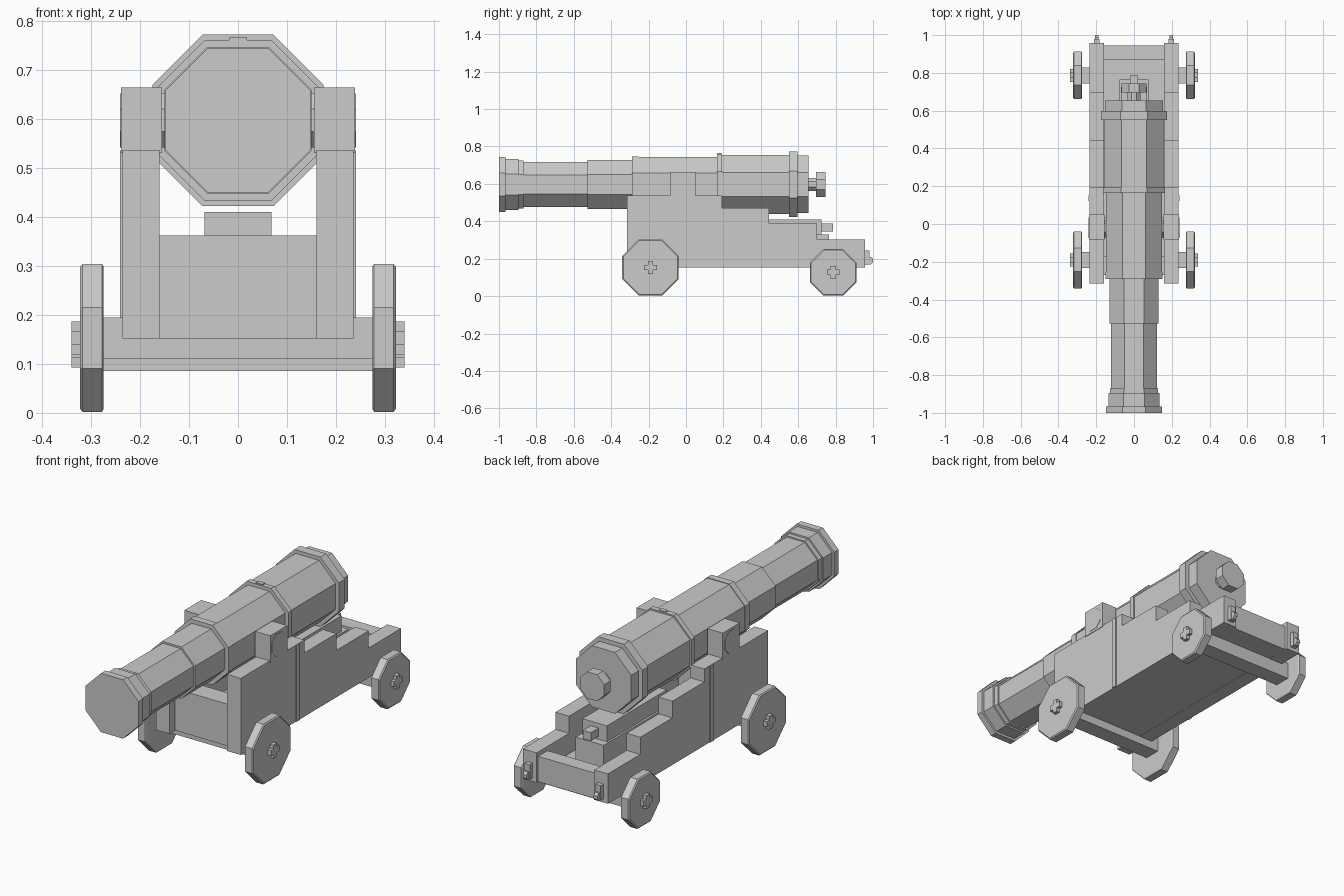
import bpy
import bmesh
import math

cube = bpy.data.objects.get("Cube")
if cube:
    bpy.data.objects.remove(cube, do_unlink=True)

grey = bpy.data.materials.new("plain grey")
grey.use_nodes = True
COLOUR = (0.6, 0.6, 0.6, 1)
grey.diffuse_color = COLOUR
grey.node_tree.nodes["Principled BSDF"].inputs["Base Color"].default_value = COLOUR


def finish(name, bm):
    bmesh.ops.recalc_face_normals(bm, faces=bm.faces)
    mesh = bpy.data.meshes.new(name)
    bm.to_mesh(mesh)
    bm.free()
    mesh.materials.append(grey)
    obj = bpy.data.objects.new(name, mesh)
    bpy.context.collection.objects.link(obj)
    return obj


def box(name, x, y, z):
    """Box from (min, max) ranges."""
    bm = bmesh.new()
    bmesh.ops.create_cube(bm, size=1)
    for v in bm.verts:
        for i, (lo, hi) in enumerate((x, y, z)):
            v.co[i] = lo if v.co[i] < 0 else hi
    return finish(name, bm)


def octagon_lathe(name, profile, place):
    """Eight-sided solid from (position, flat-to-centre radius) pairs."""
    bm = bmesh.new()
    rings = []
    for t, r in profile:
        r /= math.cos(math.pi / 8)
        ring = []
        for k in range(8):
            a = math.pi / 8 + k * math.pi / 4
            ring.append(bm.verts.new(place(t, r * math.cos(a), r * math.sin(a))))
        rings.append(ring)
    for a, b in zip(rings, rings[1:]):
        for k in range(8):
            n = (k + 1) % 8
            bm.faces.new((a[k], a[n], b[n], b[k]))
    bm.faces.new(rings[0])
    bm.faces.new(rings[-1])
    return finish(name, bm)


def extrude_side(name, outline, x0, x1):
    """Extrude a (y, z) outline along x."""
    bm = bmesh.new()
    face = bm.faces.new([bm.verts.new((x0, y, z)) for y, z in outline])
    ext = bmesh.ops.extrude_face_region(bm, geom=[face])
    for v in ext["geom"]:
        if isinstance(v, bmesh.types.BMVert):
            v.co.x = x1
    return finish(name, bm)


# Barrel, from muzzle to breech
AXIS = 0.597
along_y = lambda t, u, v: (u, t, AXIS + v)
barrel = [(-1.0, 0.075), (-1.0, 0.148), (-0.965, 0.148), (-0.965, 0.136),
          (-0.895, 0.136), (-0.895, 0.128), (-0.87, 0.128), (-0.87, 0.121),
          (-0.527, 0.121), (-0.527, 0.13), (-0.29, 0.13), (-0.29, 0.15),
          (-0.255, 0.15), (-0.255, 0.147), (0.165, 0.147), (0.165, 0.164),
          (0.192, 0.164), (0.192, 0.157), (0.55, 0.157), (0.55, 0.175),
          (0.597, 0.175), (0.597, 0.154), (0.655, 0.154)]
octagon_lathe("barrel", barrel, along_y)
octagon_lathe("breech_knob", [(0.65, 0.035), (0.695, 0.035), (0.695, 0.067),
                              (0.745, 0.067)], along_y)
box("vent", (-0.018, 0.018), (0.168, 0.19), (0.74, 0.766))

# Carriage body between the cheeks
box("floor", (-0.162, 0.162), (-0.27, 0.945), (0.153, 0.2))
box("front_transom", (-0.162, 0.162), (-0.27, -0.17), (0.152, 0.362))
box("rear_transom", (-0.162, 0.162), (0.87, 0.945), (0.152, 0.28))
box("stool_bed", (-0.078, 0.078), (0.25, 0.765), (0.19, 0.33))
box("quoin", (-0.068, 0.068), (0.25, 0.725), (0.33, 0.41))
box("quoin_handle", (-0.022, 0.022), (0.72, 0.787), (0.345, 0.387))

# Stepped cheek outline
CHEEK = [(-0.315, 0.152), (0.957, 0.152), (0.957, 0.302), (0.70, 0.302),
         (0.70, 0.388), (0.445, 0.388), (0.445, 0.472), (0.192, 0.472),
         (0.192, 0.537), (-0.315, 0.537)]


def span(side, a, b):
    return tuple(sorted((side * a, side * b)))


for side, label in ((1, "left"), (-1, "right")):
    # Cheek, iron strap and trunnion with its square cap
    extrude_side(label + "_cheek", CHEEK, side * 0.16, side * 0.236)
    box(label + "_strap", span(side, 0.23, 0.241), (0.122, 0.15), (0.153, 0.535))
    octagon_lathe(label + "_trunnion", [(side * 0.1, 0.055), (side * 0.241, 0.055)],
                  lambda t, u, v: (t, -0.02 + u, AXIS + v))
    box(label + "_trunnion_cap", span(side, 0.155, 0.239), (-0.085, 0.05), (0.53, 0.664))

    # Rear eyebolt
    box(label + "_bolt_plate", span(side, 0.182, 0.212), (0.95, 0.98), (0.17, 0.245))
    octagon_lathe(label + "_bolt_ring", [(side * 0.187, 0.02), (side * 0.207, 0.02)],
                  lambda t, u, v: (t, 0.98 + u, 0.19 + v))

    # Wheels with cross-shaped axle ends
    for end, wy, wz, r in (("front", -0.19, 0.153, 0.151), ("rear", 0.787, 0.127, 0.125)):
        name = end + "_" + label
        octagon_lathe(name + "_wheel",
                      [(side * 0.274, r - 0.006), (side * 0.278, r), (side * 0.317, r),
                       (side * 0.322, r - 0.006)],
                      lambda t, u, v: (t, wy + u, wz + v))
        for part, hy, hz in (("flat", 0.034, 0.014), ("upright", 0.014, 0.034)):
            box(name + "_axle_end_" + part, span(side, 0.27, 0.34),
                (wy - hy, wy + hy), (wz - hz, wz + hz))

# Axles
for end, wy, wz in (("front", -0.19, 0.153), ("rear", 0.787, 0.127)):
    box(end + "_axle", (-0.276, 0.276), (wy - 0.042, wy + 0.042), (wz - 0.042, wz + 0.042))
